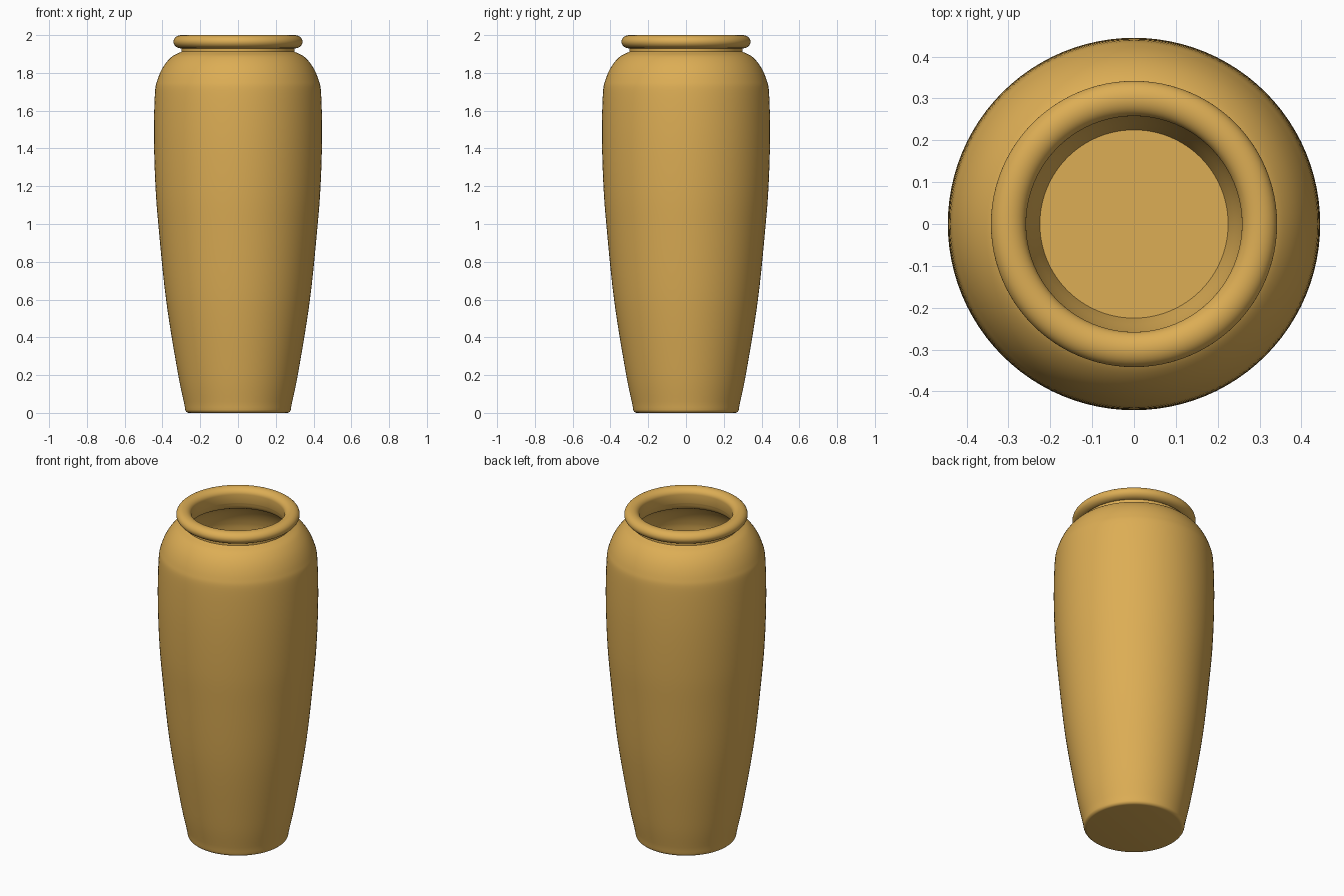
import bpy, bmesh, math
from mathutils import Vector

if "Cube" in bpy.data.objects:
    bpy.data.objects.remove(bpy.data.objects["Cube"])


def smooth_curve(pts, steps=6):
    """Catmull-Rom curve through the (radius, height) points."""
    p = [Vector(q) for q in pts]
    p = [2 * p[0] - p[1]] + p + [2 * p[-1] - p[-2]]
    out = []
    for a, b, c, d in zip(p, p[1:], p[2:], p[3:]):
        for i in range(steps):
            t = i / steps
            out.append(0.5 * (2 * b + (c - a) * t + (2 * a - 5 * b + 4 * c - d) * t * t
                              + (3 * b - a - 3 * c + d) * t ** 3))
    return out + [p[-2]]


def arc(cx, cz, rx, rz, a0, a1, n):
    return [Vector((cx + rx * math.cos(math.radians(a0 + (a1 - a0) * i / n)),
                    cz + rz * math.sin(math.radians(a0 + (a1 - a0) * i / n))))
            for i in range(n + 1)]


def lathe(name, profile, segments=96):
    bm = bmesh.new()
    rings = []
    for r, z in profile:
        if r < 1e-5:
            rings.append([bm.verts.new((0, 0, z))] * segments)
        else:
            rings.append([bm.verts.new((r * math.cos(2 * math.pi * k / segments),
                                        r * math.sin(2 * math.pi * k / segments), z))
                          for k in range(segments)])
    for lo, hi in zip(rings, rings[1:]):
        for k in range(segments):
            j = (k + 1) % segments
            bm.faces.new(list(dict.fromkeys((lo[k], lo[j], hi[j], hi[k]))))
    mesh = bpy.data.meshes.new(name)
    bm.to_mesh(mesh)
    bm.free()
    obj = bpy.data.objects.new(name, mesh)
    bpy.context.collection.objects.link(obj)
    return obj


# Outer wall: rounded foot, tapered body, shoulder
foot = [Vector((0, 0))] + arc(0.26, 0.02, 0.02, 0.02, -90, -10, 5)
body = smooth_curve([(0.281, 0.03), (0.32, 0.22), (0.381, 0.6), (0.422, 1.0), (0.438, 1.22),
                     (0.445, 1.47), (0.44, 1.69), (0.426, 1.765), (0.394, 1.835),
                     (0.35, 1.886), (0.30, 1.912)])
# Neck and rolled rim
neck = [Vector((0.30, 1.932))]
rim = arc(0.30, 1.965, 0.042, 0.035, -85, 180, 28)
# Inner wall follows the outside, down to a flat floor
inside = smooth_curve([(0.258, 1.915), (0.275, 1.875), (0.325, 1.845), (0.36, 1.80), (0.385, 1.74),
                       (0.395, 1.67), (0.398, 1.47), (0.39, 1.22), (0.373, 1.0),
                       (0.333, 0.6), (0.272, 0.22), (0.225, 0.05)])
floor = [Vector((0, 0.05))]

vase = lathe("vase", foot + body + neck + rim + inside + floor)

# Ochre glaze
glaze = bpy.data.materials.new("ochre_glaze")
glaze.diffuse_color = (0.72, 0.42, 0.09, 1)
glaze.use_nodes = True
glaze.node_tree.nodes["Principled BSDF"].inputs["Base Color"].default_value = glaze.diffuse_color
vase.data.materials.append(glaze)

bpy.context.view_layer.objects.active = vase
vase.select_set(True)
bpy.ops.object.shade_smooth_by_angle(angle=math.radians(35))
